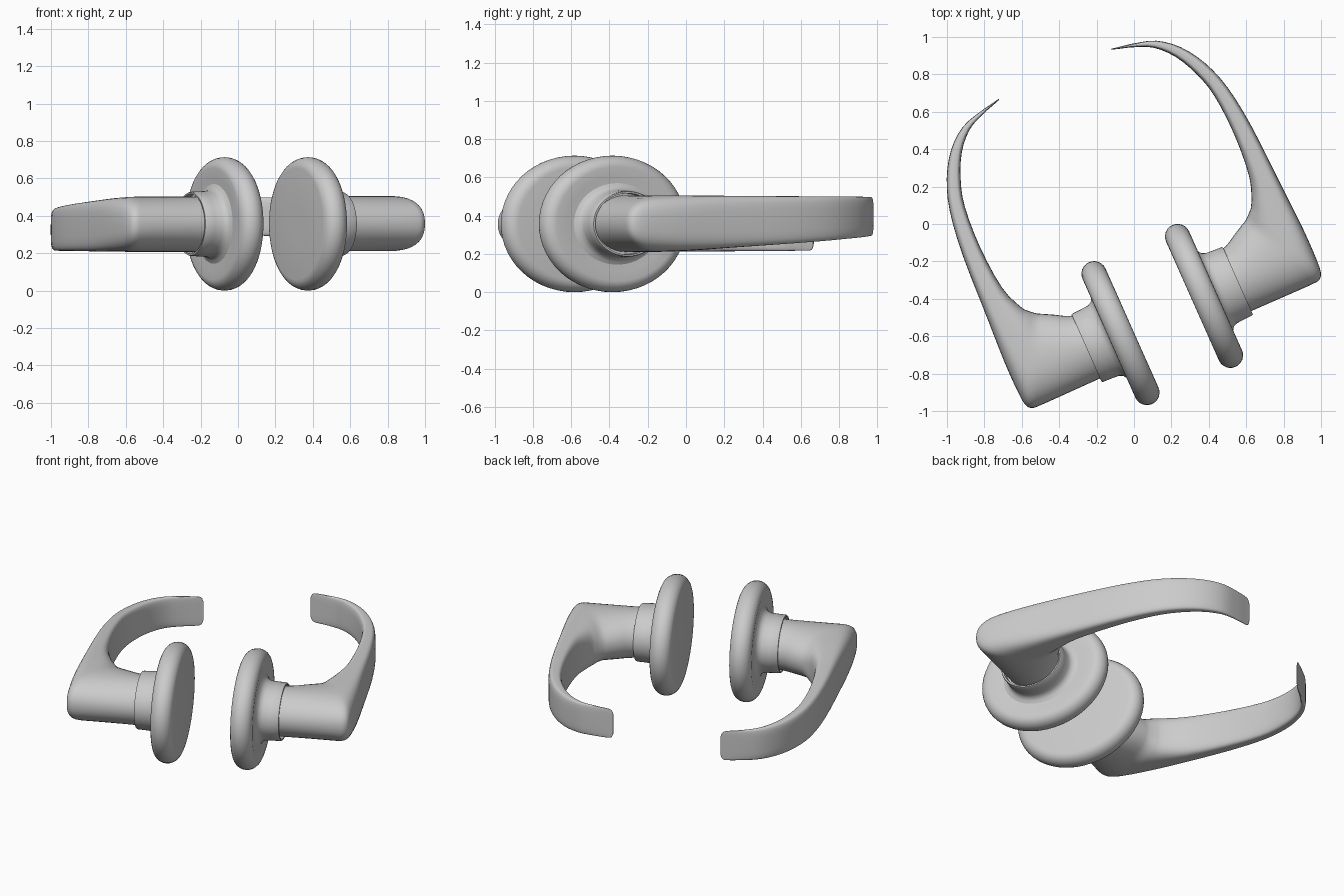
import bpy, bmesh
from math import sin, cos, pi, radians
from mathutils import Matrix, Vector

if "Cube" in bpy.data.objects:
    bpy.data.objects.remove(bpy.data.objects["Cube"])

# Local frame: x = spindle axis (outwards), y = along the lever, z = up
PLACE = Matrix.Translation((0.151, -0.484, 0.357)) @ Matrix.Rotation(radians(24), 4, 'Z')


def loft(name, rings, angle):
    """Skin a list of equal-length rings, cap both ends, place a handed pair."""
    bm = bmesh.new()
    vs = [[bm.verts.new(p) for p in r] for r in rings]
    n = len(vs[0])
    for a, b in zip(vs, vs[1:]):
        for i in range(n):
            bm.faces.new((a[i], a[(i + 1) % n], b[(i + 1) % n], b[i]))
    bm.faces.new(vs[0])
    bm.faces.new(vs[-1])
    bmesh.ops.recalc_face_normals(bm, faces=bm.faces)
    me = bpy.data.meshes.new(name)
    bm.to_mesh(me)
    bm.free()
    right = bpy.data.objects.new(name + "_right", me)
    bpy.context.collection.objects.link(right)
    bpy.ops.object.select_all(action='DESELECT')
    right.select_set(True)
    bpy.context.view_layer.objects.active = right
    bpy.ops.object.shade_smooth_by_angle(angle=radians(angle))
    left = bpy.data.objects.new(name + "_left", me)
    bpy.context.collection.objects.link(left)
    right.matrix_world = PLACE
    left.matrix_world = PLACE @ Matrix.Rotation(pi, 4, 'Y')


def lathe(name, profile, angle, n=56):
    """Oval turning about the spindle axis; profile = (x, radius)."""
    loft(name, [[(x, r * cos(2 * pi * i / n), 0.86 * r * sin(2 * pi * i / n))
                 for i in range(n)] for x, r in profile], angle)


# Oval rose with a fully rounded rim
rim = [(0.2445 - 0.0675 * cos(pi * t / 12), 0.3475 + 0.0675 * sin(pi * t / 12))
       for t in range(13)]
lathe("rose", [(0.177, 0.1)] + rim + [(0.308, 0.29), (0.304, 0.15)], 50)

# Collar flaring into the rose, with a recessed mouth
lathe("collar", [(0.295, 0.27), (0.306, 0.25), (0.313, 0.23), (0.325, 0.214), (0.345, 0.205),
                 (0.39, 0.202), (0.436, 0.2), (0.443, 0.196), (0.443, 0.186), (0.41, 0.184),
                 (0.41, 0.05)], 50)

# Lever sections: inner x, y, outer x, y, bottom z, top z, squareness
SECTIONS = [
    (0.38, 0.178, 0.38, -0.177, -0.146, 0.149, 2.0),
    (0.457, 0.195, 0.50, -0.177, -0.146, 0.149, 2.0),
    (0.53, 0.235, 0.66, -0.178, -0.146, 0.149, 2.1),
    (0.58, 0.262, 0.80, -0.178, -0.146, 0.149, 2.2),
    (0.605, 0.275, 0.842, -0.172, -0.146, 0.149, 2.3),
    (0.625, 0.290, 0.866, -0.140, -0.145, 0.149, 2.5),
    (0.645, 0.308, 0.874, -0.05, -0.143, 0.149, 2.8),
    (0.675, 0.346, 0.874, 0.12, -0.138, 0.148, 3.2),
    (0.724, 0.481, 0.863, 0.36, -0.125, 0.147, 3.6),
    (0.743, 0.72, 0.846, 0.72, -0.106, 0.145, 4.0),
    (0.730, 0.954, 0.813, 0.967, -0.09, 0.144, 4.0),
    (0.690, 1.10, 0.756, 1.135, -0.078, 0.143, 4.0),
    (0.625, 1.230, 0.672, 1.265, -0.069, 0.142, 4.0),
    (0.538, 1.322, 0.567, 1.350, -0.062, 0.141, 4.0),
    (0.443, 1.367, 0.451, 1.386, -0.057, 0.140, 4.0),
    (0.365, 1.392, 0.367, 1.402, -0.054, 0.139, 4.0),
    (0.340, 1.400, 0.341, 1.407, -0.046, 0.131, 4.0),
    (0.329, 1.403, 0.330, 1.409, -0.022, 0.107, 4.0),
]


def catmull(p0, p1, p2, p3, t):
    return [0.5 * (2 * b + (c - a) * t + (2 * a - 5 * b + 4 * c - d) * t * t
                   + (3 * b - a - 3 * c + d) * t ** 3)
            for a, b, c, d in zip(p0, p1, p2, p3)]


def ring(s, n=40):
    """Superellipse between the inner and outer edge points."""
    a, b = Vector((s[0], s[1], 0)), Vector((s[2], s[3], 0))
    pts = []
    for i in range(n):
        c, d = cos(2 * pi * i / n), sin(2 * pi * i / n)
        w = abs(c) ** (2 / s[6]) * (1 if c > 0 else -1)
        h = abs(d) ** (2 / s[6]) * (1 if d > 0 else -1)
        p = a.lerp(b, (1 + w) / 2)
        p.z = (s[4] + s[5]) / 2 + h * (s[5] - s[4]) / 2
        pts.append(p)
    return pts


# Lever: round shank turning a corner into a flat curved grip
pad = [SECTIONS[0]] + SECTIONS + [SECTIONS[-1]]
path = [catmull(*pad[i:i + 4], k / 3) for i in range(len(SECTIONS) - 1) for k in range(3)]
loft("lever", [ring(s) for s in path + [SECTIONS[-1]]], 50)
